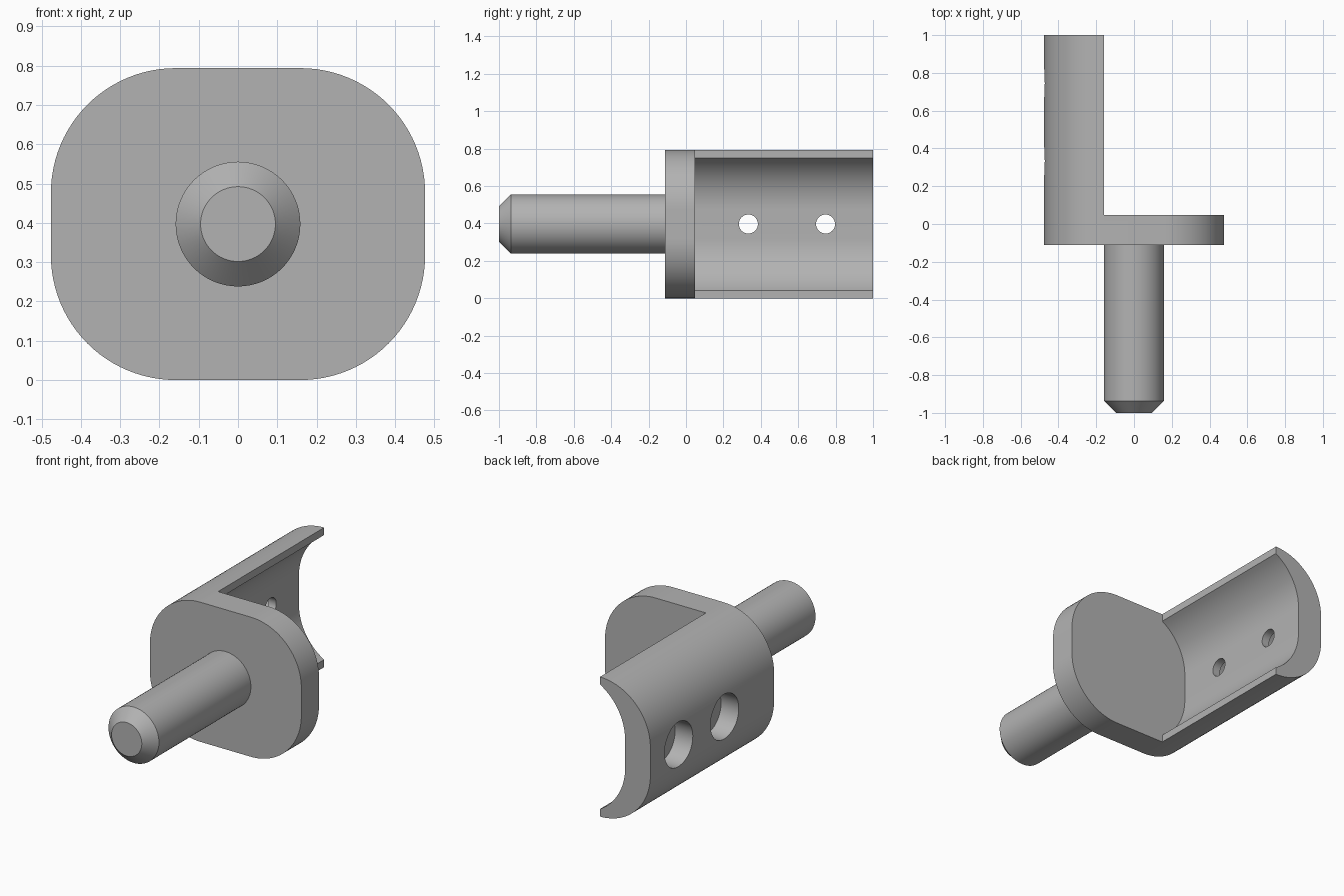
import bpy, bmesh, math
from mathutils import Matrix

if "Cube" in bpy.data.objects:
    bpy.data.objects.remove(bpy.data.objects["Cube"])

U = 2 / 126                      # one design unit; the part is 126 units long
MID = 25 * U                     # height of the centre axis
PLATE_FRONT, PLATE_BACK = -1 + 56 * U, -1 + 66 * U

metal = bpy.data.materials.new("grey_metal")
metal.diffuse_color = (0.45, 0.45, 0.45, 1)
metal.use_nodes = True
metal.node_tree.nodes["Principled BSDF"].inputs["Base Color"].default_value = metal.diffuse_color


def finish(name, bm):
    bmesh.ops.recalc_face_normals(bm, faces=bm.faces)
    mesh = bpy.data.meshes.new(name)
    bm.to_mesh(mesh)
    bm.free()
    ob = bpy.data.objects.new(name, mesh)
    bpy.context.collection.objects.link(ob)
    mesh.materials.append(metal)
    return ob


def rounded_block(name, y0, y1, shift=0.0):
    """Rounded 60 x 50 outline with 20 unit corners, extruded along y."""
    r, n, pts = 20 * U, 24, []
    for i, (sx, sz) in enumerate([(1, 1), (-1, 1), (-1, -1), (1, -1)]):
        for k in range(n + 1):
            a = math.pi / 2 * (i + k / n)
            pts.append((shift + sx * 10 * U + r * math.cos(a),
                        MID + sz * 5 * U + r * math.sin(a)))
    bm = bmesh.new()
    face = bm.faces.new([bm.verts.new((x, y0, z)) for x, z in pts])
    ext = bmesh.ops.extrude_face_region(bm, geom=[face])["geom"]
    bmesh.ops.translate(bm, vec=(0, y1 - y0, 0),
                        verts=[v for v in ext if isinstance(v, bmesh.types.BMVert)])
    return finish(name, bm)


def box(name, x0, x1, y0, y1, z0, z1):
    bm = bmesh.new()
    mat = Matrix.Translation(((x0 + x1) / 2, (y0 + y1) / 2, (z0 + z1) / 2)) \
        @ Matrix.Diagonal((x1 - x0, y1 - y0, z1 - z0, 1))
    bmesh.ops.create_cube(bm, size=1, matrix=mat)
    return finish(name, bm)


def x_cylinder(name, r, x0, x1, y):
    bm = bmesh.new()
    mat = Matrix.Translation(((x0 + x1) / 2, y, MID)) @ Matrix.Rotation(math.pi / 2, 4, 'Y')
    bmesh.ops.create_cone(bm, cap_ends=True, segments=48, radius1=r, radius2=r,
                          depth=x1 - x0, matrix=mat)
    return finish(name, bm)


def activate(ob):
    bpy.ops.object.select_all(action='DESELECT')
    ob.select_set(True)
    bpy.context.view_layer.objects.active = ob


def cut(ob, cutter):
    cutter.hide_render = True
    mod = ob.modifiers.new("cut", 'BOOLEAN')
    mod.operation, mod.solver, mod.object = 'DIFFERENCE', 'EXACT', cutter
    activate(ob)
    bpy.ops.object.modifier_apply(modifier=mod.name)
    bpy.data.objects.remove(cutter)


# Plate with side flange: a rounded block hollowed behind the plate
body = rounded_block("plate_and_flange", PLATE_FRONT, 1.0)
cut(body, box("side_cutter", -10 * U, 1, PLATE_BACK, 1.5, -0.5, 1.5))
cut(body, rounded_block("hollow_cutter", PLATE_BACK, 1.5, 10 * U))

# Two counterbored screw holes through the flange
for y in (1 - 42 * U, 1 - 16 * U):
    cut(body, x_cylinder("counterbore_cutter", 8 * U, -0.7, -23 * U, y))
    cut(body, x_cylinder("hole_cutter", 3.2 * U, -0.7, -0.1, y))

# Chamfered round shaft
bm = bmesh.new()
N = 64
rings = []
for r, y in [(6 * U, -1), (10 * U, -1 + 4 * U), (10 * U, PLATE_FRONT + 0.01)]:
    rings.append([bm.verts.new((r * math.cos(2 * math.pi * i / N), y,
                                MID + r * math.sin(2 * math.pi * i / N))) for i in range(N)])
for a, b in zip(rings, rings[1:]):
    for i in range(N):
        j = (i + 1) % N
        bm.faces.new((a[i], a[j], b[j], b[i]))
bm.faces.new(rings[0])
bm.faces.new(rings[-1])
shaft = finish("shaft", bm)

for ob in (body, shaft):
    activate(ob)
    bpy.ops.object.shade_smooth_by_angle(angle=math.radians(30))
